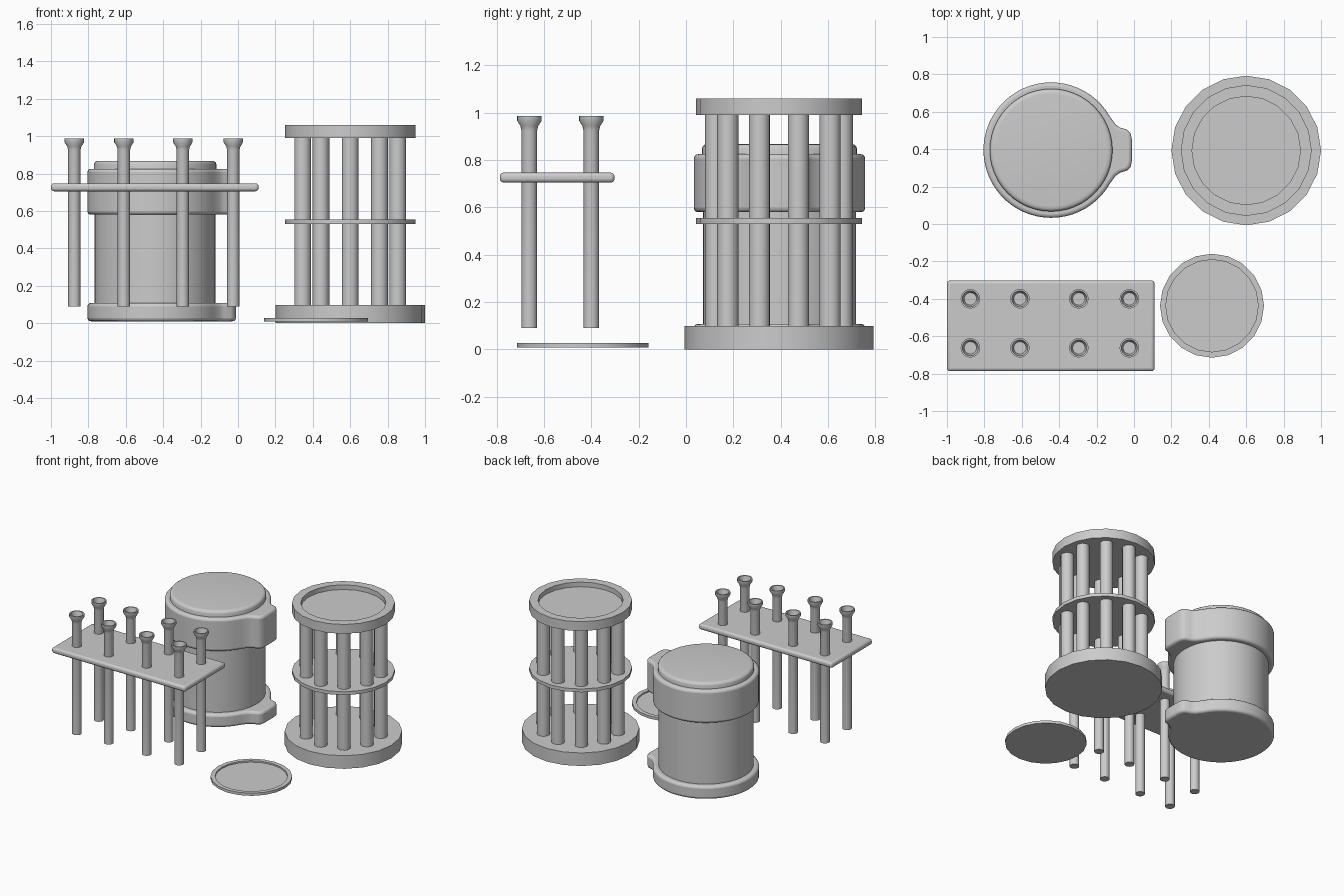
import bpy, bmesh
from math import sin, cos, pi, radians

if "Cube" in bpy.data.objects:
    bpy.data.objects.remove(bpy.data.objects["Cube"])


def finish(bm, name, bevel=0.0, segs=3, loc=(0, 0, 0)):
    bmesh.ops.recalc_face_normals(bm, faces=bm.faces)
    me = bpy.data.meshes.new(name)
    bm.to_mesh(me)
    bm.free()
    ob = bpy.data.objects.new(name, me)
    bpy.context.collection.objects.link(ob)
    ob.location = loc
    if bevel:
        mod = ob.modifiers.new("soft_edges", 'BEVEL')
        mod.width, mod.segments = bevel, segs
        mod.limit_method, mod.angle_limit = 'ANGLE', radians(40)
    bpy.ops.object.select_all(action='DESELECT')
    ob.select_set(True)
    bpy.context.view_layer.objects.active = ob
    bpy.ops.object.shade_smooth_by_angle(angle=radians(35))
    return ob


def lathe(name, profile, x, y, sides, bevel=0.0):
    """Spin (radius, z) points into a solid capped at both ends."""
    bm = bmesh.new()
    rings = [[bm.verts.new((r * cos(2 * pi * i / sides), r * sin(2 * pi * i / sides), z))
              for i in range(sides)] for r, z in profile]
    for a, b in zip(rings, rings[1:]):
        for i in range(sides):
            j = (i + 1) % sides
            bm.faces.new((a[i], a[j], b[j], b[i]))
    bm.faces.new(rings[0][::-1])
    bm.faces.new(rings[-1])
    return finish(bm, name, bevel, 2, (x, y, 0))


def slab(name, outline, z0, z1, bevel, x=0, y=0):
    """Extrude a flat outline with rounded edges."""
    bm = bmesh.new()
    low = [bm.verts.new((px, py, z0)) for px, py in outline]
    top = [bm.verts.new((px, py, z1)) for px, py in outline]
    bm.faces.new(low[::-1])
    bm.faces.new(top)
    n = len(low)
    for i in range(n):
        j = (i + 1) % n
        bm.faces.new((low[i], low[j], top[j], top[i]))
    return finish(bm, name, bevel, 3, (x, y, 0))


# Round stand: base, middle plate, recessed top tray, ring of columns
SX, SY = 0.6, 0.393
lathe("stand_base", [(0.4, 0), (0.4, 0.098)], SX, SY, 20)
lathe("stand_middle_plate", [(0.35, 0.53), (0.35, 0.555)], SX, SY, 20)
lathe("stand_top_tray", [(0.35, 0.99), (0.35, 1.06), (0.29, 1.06), (0.29, 1.025)], SX, SY, 20)
for k in range(10):
    a = pi / 2 + k * pi / 5
    lathe(f"stand_column_{k + 1}", [(0.045, 0.09), (0.045, 1.0)],
          SX + 0.267 * cos(a), SY + 0.267 * sin(a), 16)

# Loose shallow lid on the floor
lathe("loose_lid", [(0.278, 0.008), (0.278, 0.028), (0.247, 0.028), (0.247, 0.017)],
      0.417, -0.437, 20)

# Tube rack: rounded plate with flared tubes
slab("rack_plate", [(-1, -0.787), (0.11, -0.787), (0.11, -0.302), (-1, -0.302)],
     0.705, 0.747, 0.016)
tube = [(0.033, 0.09), (0.033, 0.925), (0.038, 0.945), (0.052, 0.967), (0.052, 0.987),
        (0.043, 0.987), (0.033, 0.945)]
for x in (-0.875, -0.61, -0.295, -0.025):
    for y in (-0.4, -0.662):
        lathe("rack_tube", tube, x, y, 20)

# Jar: body, base ring and collar with a side tab, raised cap
JX, JY = -0.443, 0.395
lathe("jar_body", [(0.323, 0.05), (0.323, 0.7)], JX, JY, 48)
tab = [(0.315, 0.178), (0.345, 0.137), (0.37, 0.12), (0.405, 0.11), (0.425, 0.09), (0.432, 0.055)]
ring = [(0.362 * cos(radians(a)), 0.362 * sin(radians(a))) for a in range(36, 325, 6)]
outline = ring + [(x, -y) for x, y in tab] + tab[::-1]
slab("jar_base_ring", outline, 0.01, 0.108, 0.018, JX, JY)
slab("jar_collar", outline, 0.58, 0.825, 0.018, JX, JY)
lathe("jar_cap", [(0.328, 0.75), (0.328, 0.848), (0.324, 0.859), (0.315, 0.866), (0.3, 0.868)],
      JX, JY, 48)
